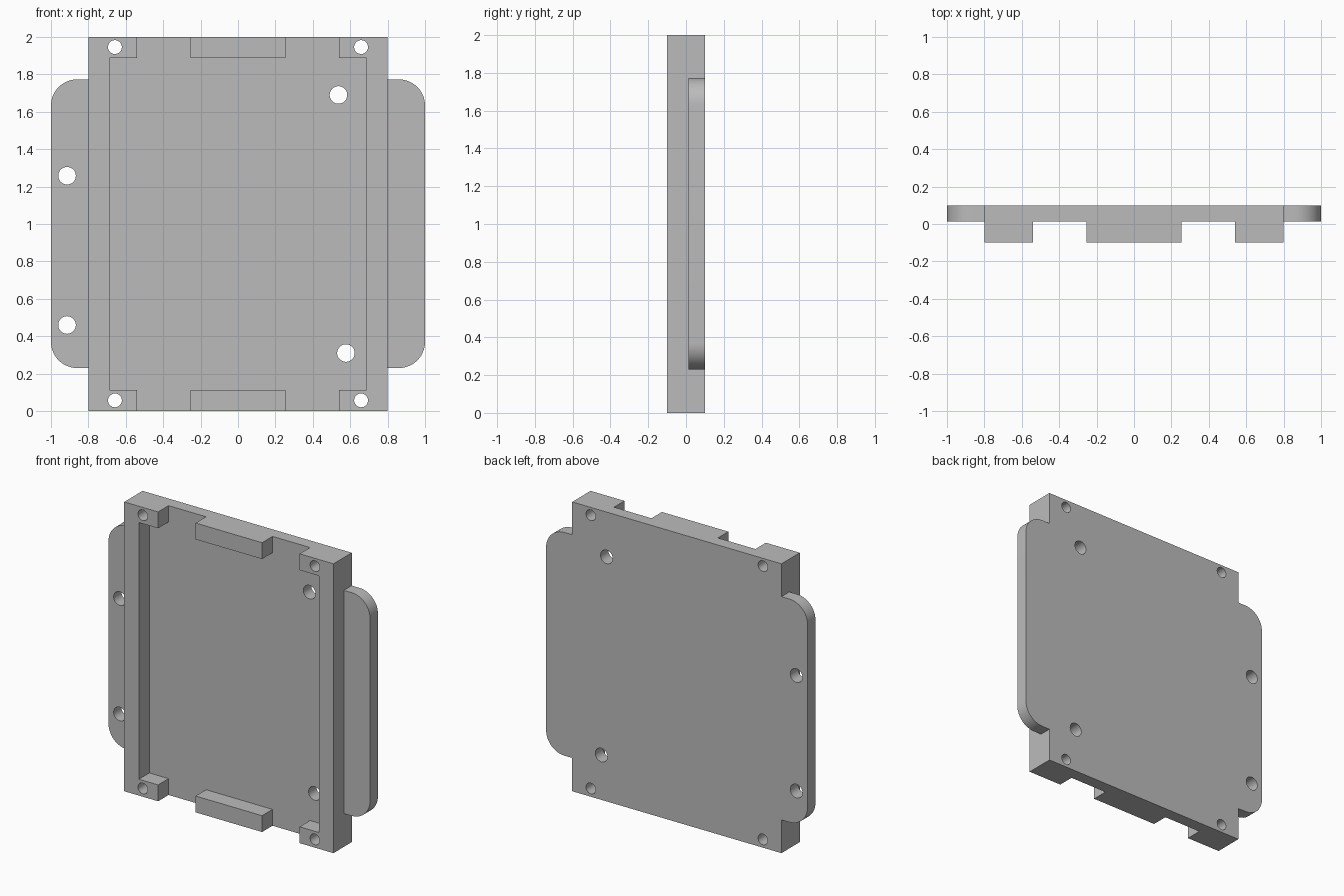
import bpy, bmesh, math

if "Cube" in bpy.data.objects:
    bpy.data.objects.remove(bpy.data.objects["Cube"])

GREY = bpy.data.materials.new("light grey")
GREY.diffuse_color = (0.5, 0.5, 0.5, 1)
GREY.use_nodes = True
GREY.node_tree.nodes["Principled BSDF"].inputs["Base Color"].default_value = GREY.diffuse_color

BACK, FLOOR, FRONT = 0.1, 0.014, -0.1


def prism(name, points, y0, y1):
    """Solid made by extruding an x-z outline from y0 to y1."""
    bm = bmesh.new()
    face = bm.faces.new([bm.verts.new((x, y0, z)) for x, z in points])
    out = bmesh.ops.extrude_face_region(bm, geom=[face])
    moved = [v for v in out["geom"] if isinstance(v, bmesh.types.BMVert)]
    bmesh.ops.translate(bm, vec=(0, y1 - y0, 0), verts=moved)
    bmesh.ops.recalc_face_normals(bm, faces=bm.faces)
    mesh = bpy.data.meshes.new(name)
    bm.to_mesh(mesh)
    bm.free()
    mesh.materials.append(GREY)
    obj = bpy.data.objects.new(name, mesh)
    bpy.context.collection.objects.link(obj)
    return obj


def arc(cx, cz, r, start, end, n):
    return [(cx + r * math.cos(a), cz + r * math.sin(a))
            for a in (math.radians(start + (end - start) * i / n) for i in range(n + 1))]


def combine(target, tool, operation):
    """Apply a boolean and remove the tool."""
    mod = target.modifiers.new(operation.lower(), 'BOOLEAN')
    mod.operation, mod.solver, mod.object = operation, 'EXACT', tool
    bpy.context.view_layer.objects.active = target
    bpy.ops.object.modifier_apply(modifier=mod.name)
    bpy.data.objects.remove(tool)


# Main slab
body = prism("mounting_tray", [(-0.8, 0), (0.8, 0), (0.8, 2), (-0.8, 2)], FRONT, BACK)

# Front pocket, leaving side rails, corner blocks and the two middle end bars
quarter = [(0.254, 0.887), (0.254, 1.1), (0.541, 1.1), (0.541, 0.887), (0.688, 0.887)]
right = quarter + [(x, -z) for x, z in reversed(quarter)]
outline = right + [(-x, z) for x, z in reversed(right)]
pocket = prism("pocket_cutter", [(x, z + 1) for x, z in outline], FRONT - 0.1, FLOOR)
combine(body, pocket, 'DIFFERENCE')

# Rounded side flanges, flush with the back
R, LOW, HIGH = 0.14, 0.23, 1.773
for side in (1, -1):
    pts = [(0.75, LOW)] + arc(1 - R, LOW + R, R, -90, 0, 12)
    pts += arc(1 - R, HIGH - R, R, 0, 90, 12) + [(0.75, HIGH)]
    flange = prism("side_flange", [(side * x, z) for x, z in pts], FLOOR, BACK)
    combine(body, flange, 'UNION')

# Through holes: four small corner holes and four larger mounting holes
holes = [(sx * 0.658, z, 0.037) for sx in (-1, 1) for z in (0.057, 1.946)]
holes += [(-0.914, 1.258, 0.047), (-0.914, 0.46, 0.047),
          (0.537, 1.69, 0.047), (0.577, 0.31, 0.047)]
for x, z, r in holes:
    drill = prism("hole_cutter", arc(x, z, r, 0, 348.75, 31), FRONT - 0.1, BACK + 0.1)
    combine(body, drill, 'DIFFERENCE')

# Smooth the hole walls and rounded corners, keep the edges crisp
bpy.ops.object.select_all(action='DESELECT')
body.select_set(True)
bpy.context.view_layer.objects.active = body
bpy.ops.object.shade_smooth_by_angle(angle=math.radians(30))
